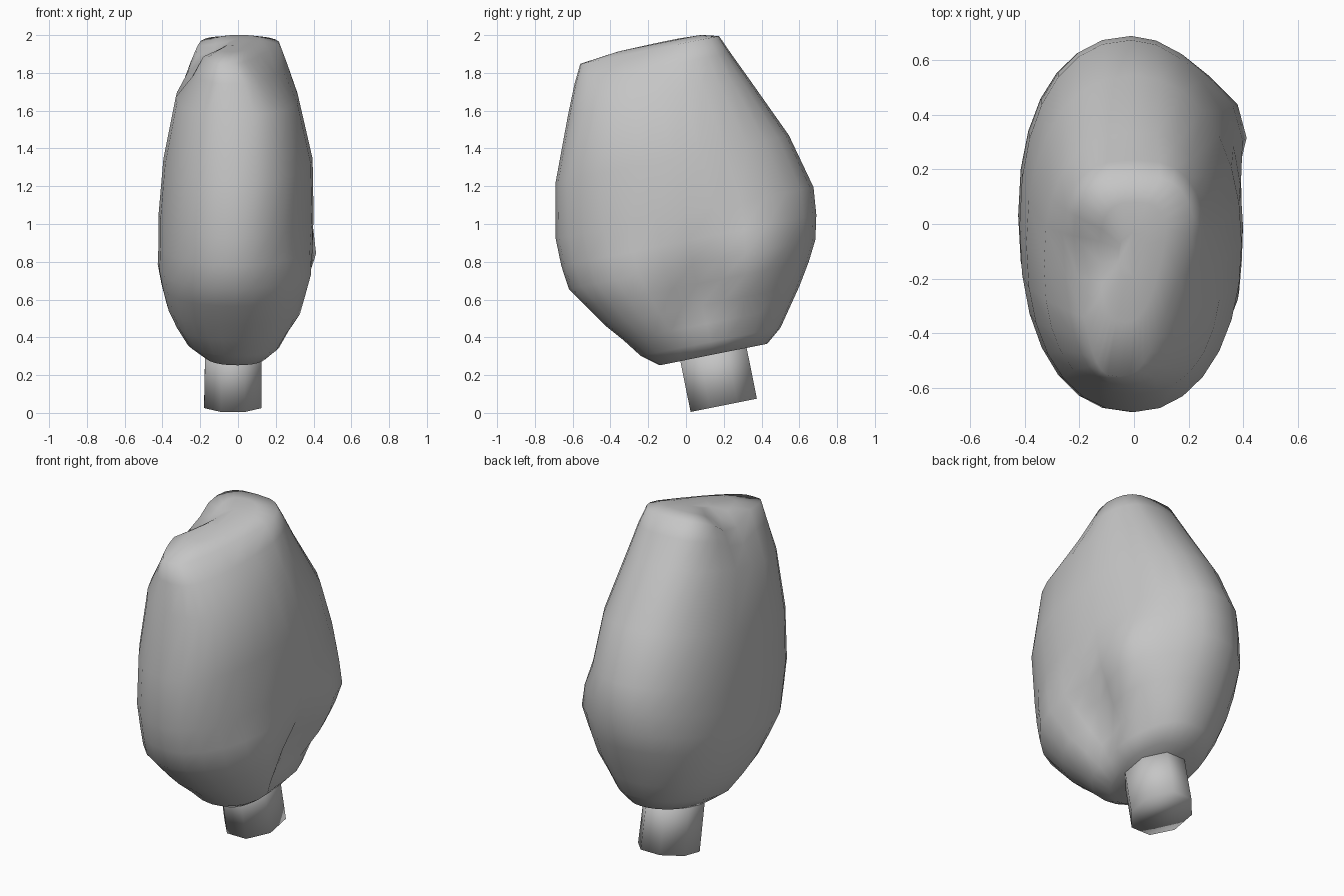
import bpy, bmesh
from math import cos, sin, pi, exp

cube = bpy.data.objects.get("Cube")
if cube:
    bpy.data.objects.remove(cube)

TILT = 0.2  # every cross-section rises towards the back

grey = bpy.data.materials.new("stone_grey")
grey.use_nodes = True
GREY = (0.56, 0.56, 0.56, 1)
grey.diffuse_color = GREY
grey.node_tree.nodes["Principled BSDF"].inputs["Base Color"].default_value = GREY


def falloff(u, v, cu, cv, ru, rv):
    """Smooth weight around a point on the surface."""
    return exp(-((u - cu) / ru) ** 2 - ((v - cv) / rv) ** 2)


def sculpt(x, y, z):
    """Groove between two swellings on one side, hollow and taper on the top."""
    if x > 0.1:
        swell = 0.08 * falloff(y, z, 0.4, 0.8, 0.16, 0.18)
        swell += 0.04 * falloff(y, z, -0.34, 0.78, 0.18, 0.18)
        groove = 0.13 * falloff(y, z, 0.06, 0.56, 0.13, 0.2)
        groove += 0.05 * falloff(y, z, 0.3, 0.45, 0.13, 0.12)
        x += swell - groove
    if z > 1.75:
        taper = min(1, (z - 1.75) / 0.2) * max(0, -y)
        x = x * (1 - taper) - 0.1 * taper
        z -= 0.1 * falloff(x, y, -0.2, -0.12, 0.1, 0.13)
    return x, y, z


def loft(name, rings, sides, shape, turn=0):
    """Rings are (height, front y, back y, half width, centre x, roundness at +x, at -x)."""
    bm = bmesh.new()
    loops = []
    for h, front, back, half, cx, round_left, round_right in rings:
        loop = []
        for i in range(sides):
            a = 2 * pi * i / sides + turn
            c, s = cos(a), sin(a)
            power = round_left if c > 0 else round_right
            x = cx + half * abs(c) ** power * (1 if c > 0 else -1)
            y = (front + back) / 2 + (back - front) / 2 * abs(s) ** power * (1 if s > 0 else -1)
            x, y, z = shape(x, y, h)
            loop.append(bm.verts.new((x, y, z + TILT * y)))
        loops.append(loop)
    for low, high in zip(loops, loops[1:]):
        for i in range(sides):
            j = (i + 1) % sides
            bm.faces.new((low[i], low[j], high[j], high[i]))
    bm.faces.new(loops[0][::-1])
    bm.faces.new(loops[-1])
    bmesh.ops.recalc_face_normals(bm, faces=bm.faces)
    mesh = bpy.data.meshes.new(name)
    bm.to_mesh(mesh)
    bm.free()
    mesh.materials.append(grey)
    mesh.shade_smooth()
    obj = bpy.data.objects.new(name, mesh)
    bpy.context.collection.objects.link(obj)
    return obj


# Crown: leaning, flattened mass of foliage
loft("tree_crown", [
    (0.28, -0.14, 0.43, 0.18, 0, 1, 0.9),
    (0.35, -0.24, 0.50, 0.27, 0, 1, 0.9),
    (0.45, -0.33, 0.55, 0.33, 0, 1, 0.9),
    (0.55, -0.43, 0.60, 0.375, 0, 1, 0.9),
    (0.67, -0.53, 0.65, 0.395, -0.01, 1, 0.9),
    (0.78, -0.62, 0.685, 0.41, -0.015, 1, 0.9),
    (0.91, -0.66, 0.69, 0.41, -0.01, 1, 0.9),
    (1.06, -0.69, 0.675, 0.41, -0.01, 1, 0.9),
    (1.36, -0.69, 0.545, 0.395, 0, 0.95, 0.9),
    (1.70, -0.625, 0.335, 0.325, -0.005, 0.85, 0.85),
    (1.86, -0.59, 0.235, 0.27, 0, 0.7, 0.7),
    (1.96, -0.56, 0.175, 0.23, 0, 0.6, 0.6),
    (1.985, -0.36, 0.08, 0.13, 0, 0.7, 0.7),
    (1.99, -0.2, -0.03, 0.05, 0, 0.9, 0.9),
], 28, sculpt)

# Trunk: short leaning stub
loft("tree_trunk", [
    (0.0, 0.01, 0.39, 0.165, -0.027, 1, 1),
    (0.36, -0.06, 0.32, 0.16, -0.025, 1, 1),
], 8, lambda x, y, z: (x, y, z), pi / 8)
